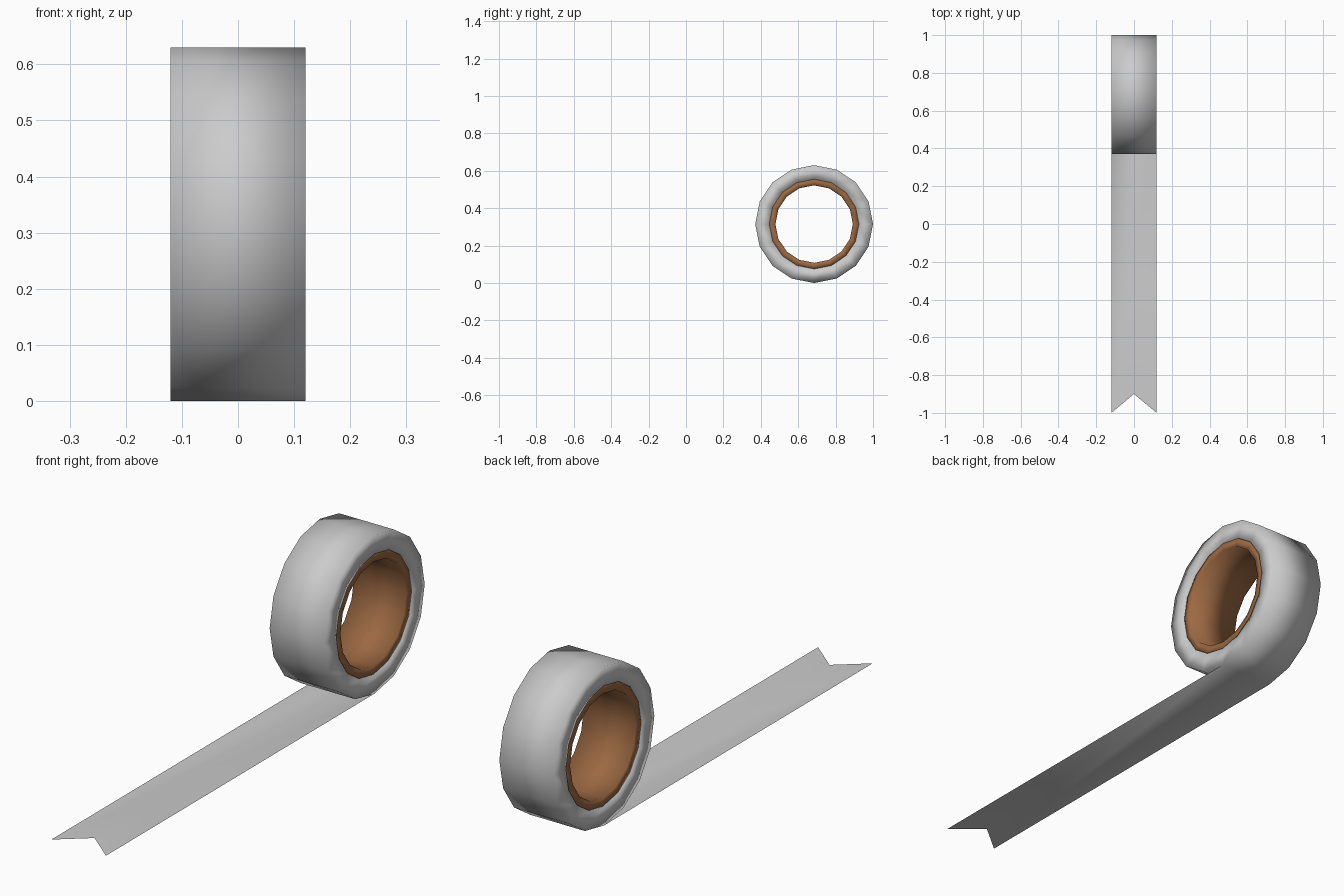
import bpy, bmesh
from math import sin, cos, tau

if "Cube" in bpy.data.objects:
    bpy.data.objects.remove(bpy.data.objects["Cube"])

SIDES = 16
CY, CZ = 0.685, 0.315


def ring(bm, profile):
    """Sweep a closed (x, radius) profile around the roll axis."""
    rows = []
    for i in range(SIDES):
        a = tau * i / SIDES
        rows.append([bm.verts.new((x, CY + r * sin(a), CZ - r * cos(a))) for x, r in profile])
    n = len(profile)
    for i in range(SIDES):
        a, b = rows[i], rows[(i + 1) % SIDES]
        for j in range(n):
            k = (j + 1) % n
            bm.faces.new((a[j], a[k], b[k], b[j]))
    bmesh.ops.recalc_face_normals(bm, faces=bm.faces)
    return rows


def finish(bm, name):
    mesh = bpy.data.meshes.new(name)
    bm.to_mesh(mesh)
    bm.free()
    mesh.shade_smooth()
    obj = bpy.data.objects.new(name, mesh)
    bpy.context.collection.objects.link(obj)
    return obj


# Tape roll with the loose strip running from its lowest edge
bm = bmesh.new()
W = 0.12
rows = ring(bm, [(-W, 0.24), (-W, 0.315), (W, 0.315), (W, 0.24)])
left, right = rows[0][1], rows[0][2]
tip = [bm.verts.new(p) for p in ((W, -1, 0), (0, -0.9, 0), (-W, -1, 0))]
bm.faces.new((left, right, *tip))
finish(bm, "tape_roll")

# Cardboard core, slightly recessed
bm = bmesh.new()
C = 0.115
ring(bm, [(-C, 0.207), (-C, 0.242), (C, 0.242), (C, 0.207)])
core = finish(bm, "cardboard_core")
mat = bpy.data.materials.new("cardboard")
mat.diffuse_color = (0.33, 0.14, 0.055, 1)
mat.use_nodes = True
mat.node_tree.nodes["Principled BSDF"].inputs["Base Color"].default_value = mat.diffuse_color
core.data.materials.append(mat)
